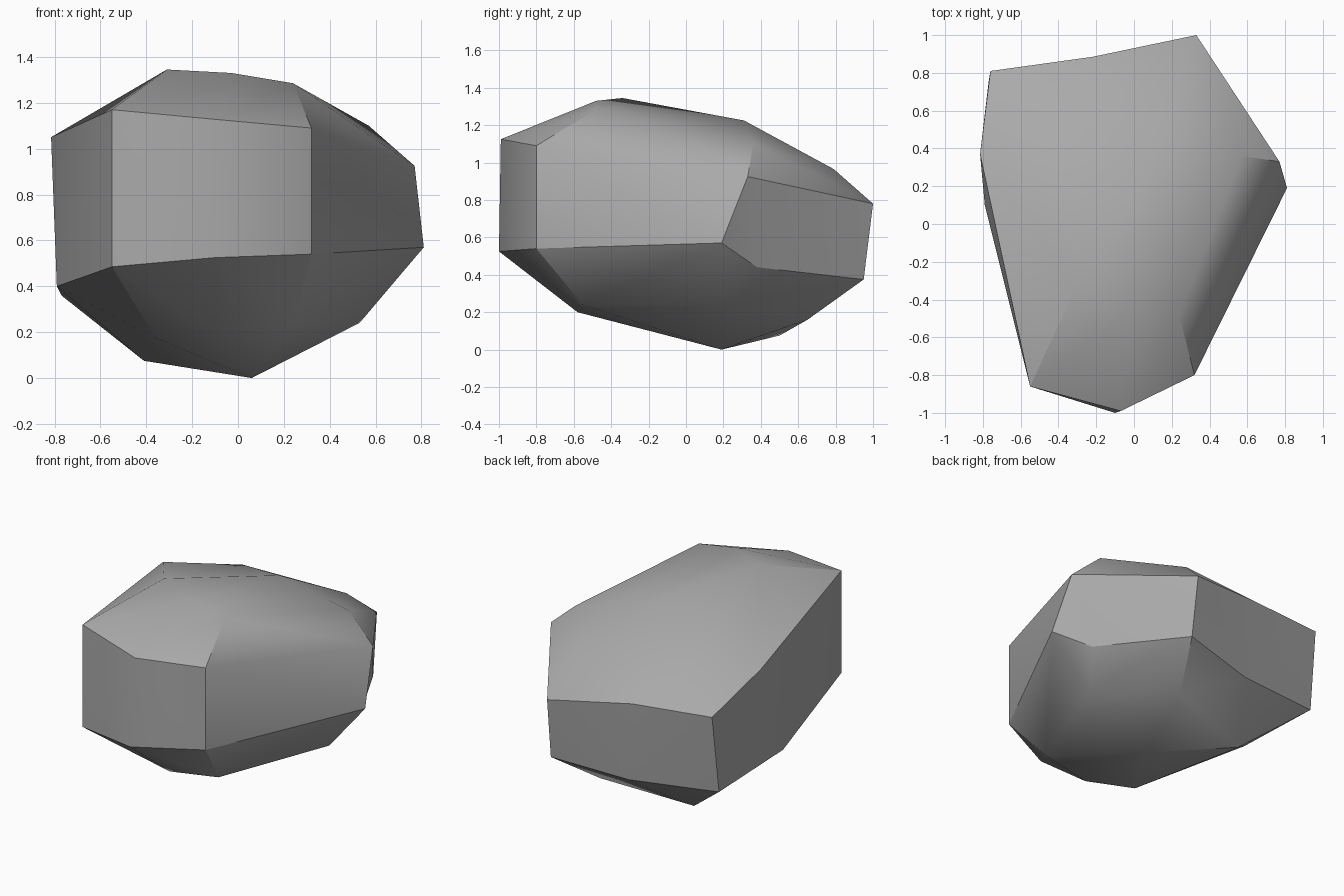
import bpy
import bmesh
import math
from mathutils import Vector

default = bpy.data.objects.get("Cube")
if default:
    bpy.data.objects.remove(default)

# One matte grey stone colour
stone = bpy.data.materials.new("stone_grey")
stone.use_nodes = True
grey = (0.4, 0.4, 0.4, 1)
stone.diffuse_color = grey
shader = stone.node_tree.nodes["Principled BSDF"]
shader.inputs["Base Color"].default_value = grey
shader.inputs["Roughness"].default_value = 0.9

# Corner rings of the boulder, from the crown down to the foot
crown = [(-.31, -.34, 1.345), (-.03, -.48, 1.33), (.24, -.48, 1.285),
         (.57, .36, 1.1), (.09, .31, 1.225), (.25, .79, .965)]
shoulder = [(-.55, -.86, 1.17), (-.07, -.99, 1.125), (.32, -.8, 1.09),
            (.77, .33, .925), (.33, 1, .78), (-.76, .81, .88),
            (-.815, .37, 1.05)]
waist = [(-.55, -.86, .485), (-.1, -1, .525), (.32, -.8, .54),
         (.81, .19, .57), (.337, .95, .375), (-.77, .75, .36),
         (-.79, .1, .4)]
foot = [(.24, -.55, .24), (-.1, -.58, .2), (-.36, -.42, .175),
        (.53, .21, .24), (.18, .65, .16), (-.41, .5, .075), (.06, .19, 0)]

# Shallow dents: swollen while the skin is wrapped, then pressed back in
dents = [(-.22, .885, .855), (-.17, .85, .32), (-.42, .65, 1.03),
         (.65, .38, .44)]
middle = Vector((0, 0, .65))


def swell(point):
    return middle + (Vector(point) - middle) * 1.06


def build_boulder(name):
    bm = bmesh.new()
    for point in crown + shoulder + waist + foot:
        bm.verts.new(point)
    pressed = [(bm.verts.new(swell(p)), Vector(p)) for p in dents]

    # Wrap a skin around the corners
    bmesh.ops.convex_hull(bm, input=bm.verts[:], use_existing_faces=False)
    for vert, target in pressed:
        vert.co = target
    loose = [v for v in bm.verts if not v.link_faces]
    bmesh.ops.delete(bm, geom=loose, context="VERTS")

    # Merge nearly flat triangles into larger facets
    bmesh.ops.dissolve_limit(bm, angle_limit=math.radians(2),
                             verts=bm.verts[:], edges=bm.edges[:])
    bmesh.ops.recalc_face_normals(bm, faces=bm.faces[:])
    mesh = bpy.data.meshes.new(name)
    bm.to_mesh(mesh)
    bm.free()
    mesh.materials.append(stone)
    boulder = bpy.data.objects.new(name, mesh)
    bpy.context.collection.objects.link(boulder)
    return boulder


boulder = build_boulder("boulder")
bpy.ops.object.select_all(action="DESELECT")
boulder.select_set(True)
bpy.context.view_layer.objects.active = boulder
bpy.ops.object.shade_smooth_by_angle(angle=math.radians(30))

# Soften the upright fold on the front
for edge in boulder.data.edges:
    ends = [boulder.data.vertices[i].co for i in edge.vertices]
    if all(co.y < -.95 for co in ends):
        edge.use_edge_sharp = False
